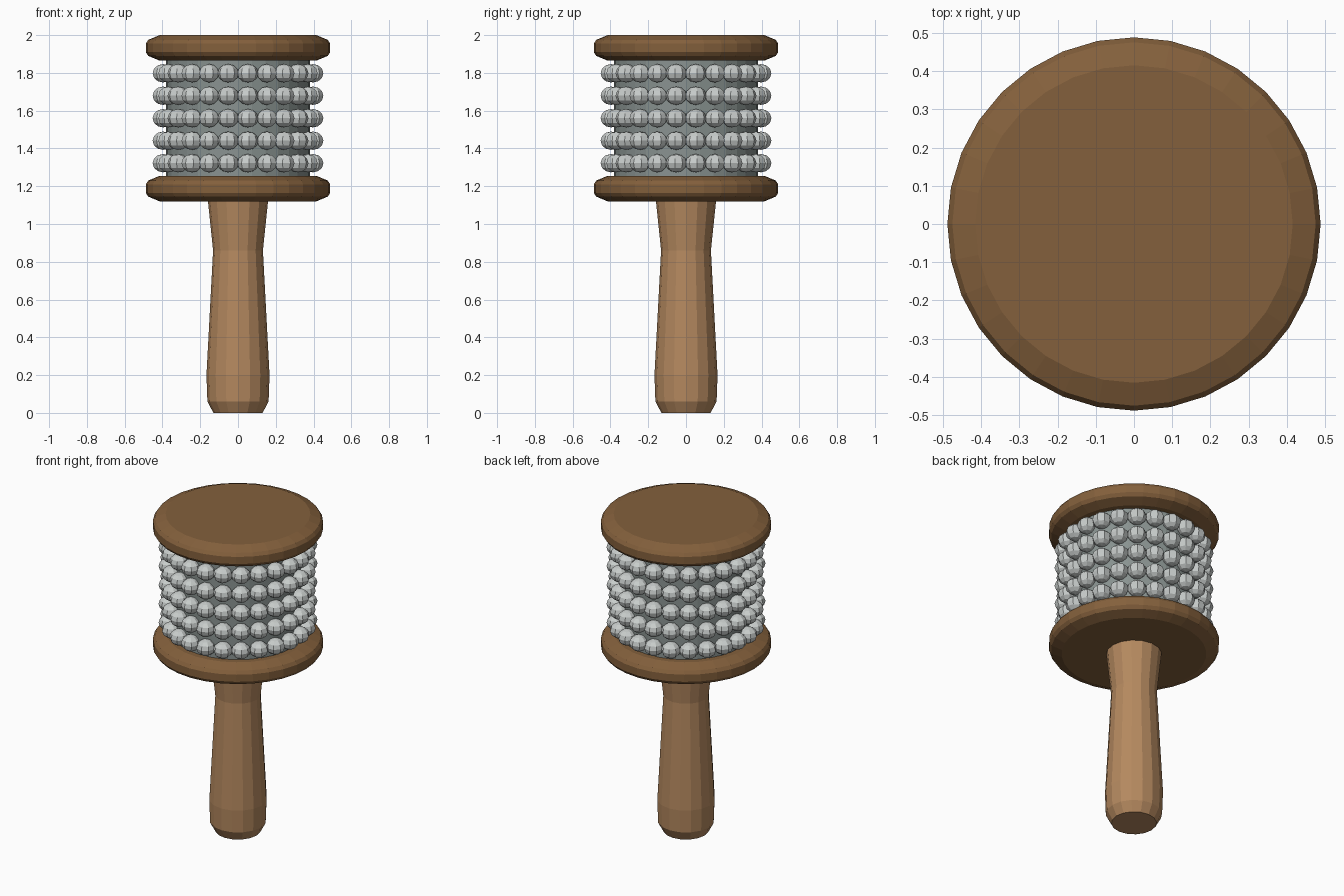
import bpy, bmesh
from math import cos, sin, pi, radians
from mathutils import Matrix

if "Cube" in bpy.data.objects:
    bpy.data.objects.remove(bpy.data.objects["Cube"], do_unlink=True)


def material(name, r, g, b):
    m = bpy.data.materials.new(name)
    m.use_nodes = True
    m.diffuse_color = (r, g, b, 1)
    m.node_tree.nodes["Principled BSDF"].inputs["Base Color"].default_value = (r, g, b, 1)
    return m


def finish(name, bm, mat):
    bmesh.ops.recalc_face_normals(bm, faces=bm.faces)
    mesh = bpy.data.meshes.new(name)
    bm.to_mesh(mesh)
    bm.free()
    mesh.materials.append(mat)
    obj = bpy.data.objects.new(name, mesh)
    bpy.context.collection.objects.link(obj)
    return obj


def turned(name, profile, sides, mat):
    """Turn a (radius, height) profile round z and cap both ends."""
    bm = bmesh.new()
    rings = [[bm.verts.new((r * cos(2 * pi * i / sides), r * sin(2 * pi * i / sides), z))
              for i in range(sides)] for r, z in profile]
    for low, high in zip(rings, rings[1:]):
        for i in range(sides):
            j = (i + 1) % sides
            bm.faces.new((low[i], low[j], high[j], high[i]))
    bm.faces.new(rings[0])
    bm.faces.new(rings[-1])
    return finish(name, bm, mat)


dark_wood = material("dark wood", 0.23, 0.117, 0.045)
light_wood = material("light wood", 0.46, 0.25, 0.115)
steel = material("steel beads", 0.58, 0.61, 0.6)
grey = material("grey drum", 0.25, 0.29, 0.28)

# Handle
turned("handle", [(0.13, 0), (0.162, 0.06), (0.167, 0.2), (0.132, 0.86), (0.16, 1.13)], 16, light_wood)

# Rounded end discs
disc = [(0.415, 0), (0.475, 0.025), (0.488, 0.045), (0.488, 0.09), (0.475, 0.11), (0.415, 0.135)]
for name, base in (("lower_disc", 1.12), ("upper_disc", 1.865)):
    turned(name, [(r, base + z) for r, z in disc], 32, dark_wood)

# Drum core
turned("drum_core", [(0.38, 1.24), (0.38, 1.88)], 32, grey)

# Rows of beads wrapped round the drum
bm = bmesh.new()
for row in range(5):
    for k in range(24):
        place = (Matrix.Rotation(radians(7.5 + 15 * k), 4, "Z")
                 @ Matrix.Translation((0.4, 0, 1.322 + 0.119 * row))
                 @ Matrix.Diagonal((1, 1, 0.87, 1)))
        bmesh.ops.create_uvsphere(bm, u_segments=8, v_segments=6, radius=0.056, matrix=place)
finish("beads", bm, steel)
